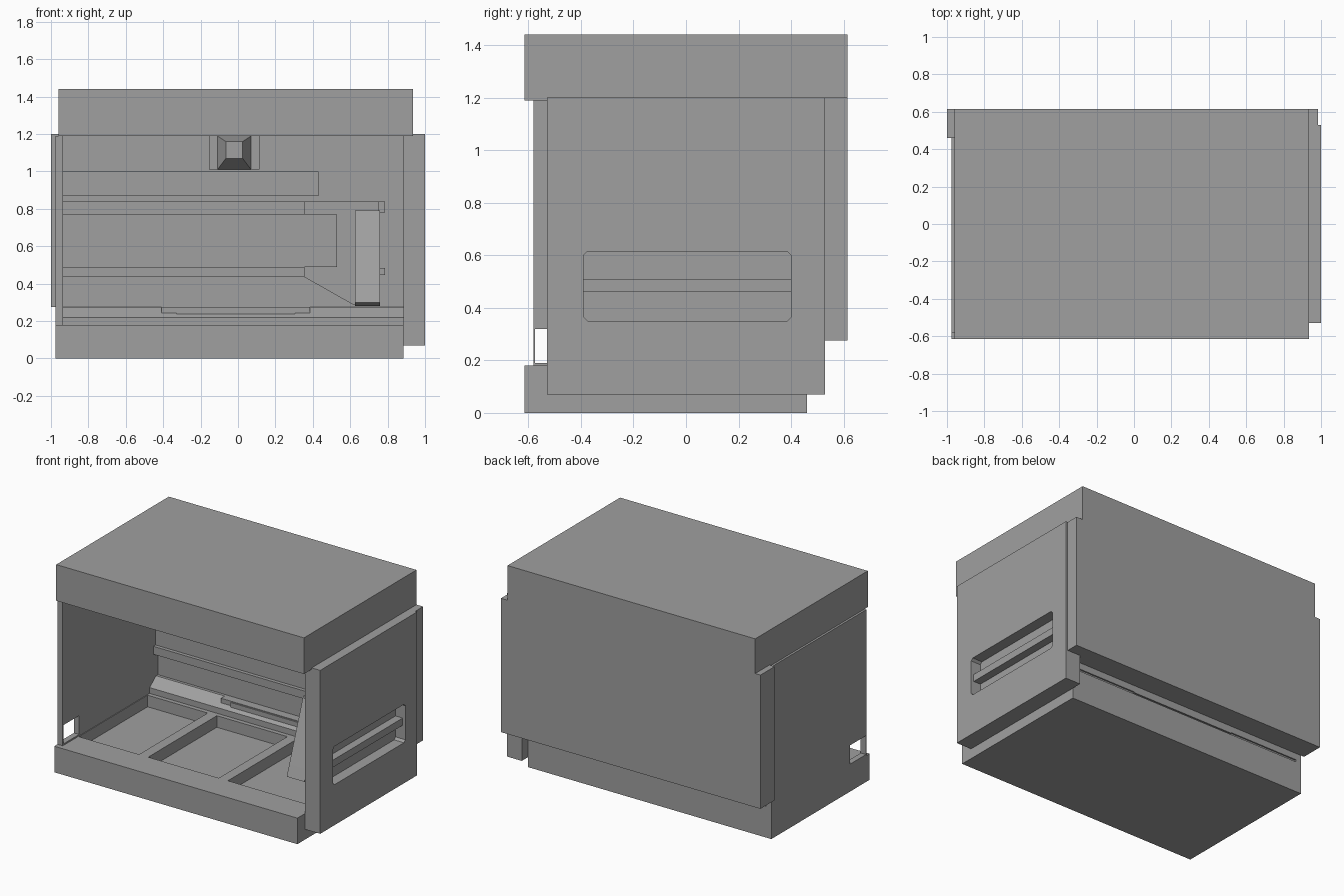
import bpy
import bmesh

cube = bpy.data.objects.get("Cube")
if cube:
    bpy.data.objects.remove(cube, do_unlink=True)

grey = bpy.data.materials.new("mid_grey")
grey.use_nodes = True
colour = (0.35, 0.35, 0.35, 1)
grey.diffuse_color = colour
grey.node_tree.nodes["Principled BSDF"].inputs["Base Color"].default_value = colour


def finish(name, bm):
    bmesh.ops.recalc_face_normals(bm, faces=bm.faces)
    mesh = bpy.data.meshes.new(name)
    bm.to_mesh(mesh)
    bm.free()
    mesh.materials.append(grey)
    obj = bpy.data.objects.new(name, mesh)
    bpy.context.collection.objects.link(obj)
    return obj


def box(name, xs, ys, zs):
    bm = bmesh.new()
    bmesh.ops.create_cube(bm, size=1)
    for v in bm.verts:
        for axis, (low, high) in enumerate((xs, ys, zs)):
            v.co[axis] = low if v.co[axis] < 0 else high
    return finish(name, bm)


def prism(name, points, place, start, end):
    """Extrude a 2D profile; place(a, b, depth) gives the 3D position."""
    bm = bmesh.new()
    rings = [[bm.verts.new(place(a, b, d)) for a, b in points] for d in (start, end)]
    bm.faces.new(rings[0])
    bm.faces.new(rings[1])
    for i in range(len(points)):
        j = (i + 1) % len(points)
        bm.faces.new((rings[0][i], rings[0][j], rings[1][j], rings[1][i]))
    return finish(name, bm)


def along_x(y, z, x):
    return (x, y, z)


def along_y(x, z, y):
    return (x, y, z)


def cut(obj, cutter):
    cutter.hide_render = True
    mod = obj.modifiers.new("cut", "BOOLEAN")
    mod.operation = "DIFFERENCE"
    mod.solver = "EXACT"
    mod.object = cutter
    bpy.context.view_layer.objects.active = obj
    bpy.ops.object.modifier_apply(modifier=mod.name)
    bpy.data.objects.remove(cutter, do_unlink=True)


# Lid
box("lid", (-0.96, 0.935), (-0.615, 0.615), (1.19, 1.44))

# Base with three shallow compartments
base = box("base_tray", (-0.975, 0.885), (-0.615, 0.46), (0, 0.18))
for left, right in ((-0.93, -0.47), (-0.40, 0.14), (0.21, 0.83)):
    cut(base, box("pocket_cutter", (left, right), (-0.41, 0.34), (0.10, 0.3)))

# Thin wall with a low window near its front edge
right_wall = box("thin_side_wall", (-0.975, -0.935), (-0.58, 0.46), (0.18, 1.19))
cut(right_wall, box("window_cutter", (-1.1, -0.8), (-0.574, -0.40), (0.19, 0.32)))

# Thick side panel with a recessed handle
panel = box("thick_side_panel", (0.885, 1.0), (-0.53, 0.53), (0.07, 1.2))
c = 0.015
y0, y1, z0, z1 = -0.39, 0.40, 0.35, 0.615
recess = [(y0 + c, z0), (y1 - c, z0), (y1, z0 + c), (y1, z1 - c),
          (y1 - c, z1), (y0 + c, z1), (y0, z1 - c), (y0, z0 + c)]
cut(panel, prism("recess_cutter", recess, along_x, 0.925, 1.1))
box("handle_bar", (0.92, 0.98), (y0, y1), (0.46, 0.51))

# Back panel, stepped around the thick side panel
back = [(-1.0, 0.46), (0.885, 0.46), (0.885, 0.53), (0.985, 0.53),
        (0.985, 0.615), (-1.0, 0.615)]
prism("back_panel", back, lambda x, y, z: (x, y, z), 0.275, 1.2)

# Sloped ledge between the base and the back panel
ledge = [(0.37, 0.18), (0.37, 0.22), (0.44, 0.275), (0.46, 0.275),
         (0.46, 0.23), (0.45, 0.23), (0.45, 0.215), (0.46, 0.215), (0.46, 0.18)]
prism("back_ledge", ledge, along_x, -0.975, 0.885)
box("ledge_block", (-0.41, 0.385), (0.40, 0.46), (0.225, 0.275))
box("ledge_block_face", (-0.33, 0.305), (0.392, 0.41), (0.23, 0.27))

# Rails and plates on the inner back wall
box("upper_rail", (-0.935, 0.43), (0.40, 0.46), (0.87, 1.0))
for name, low, high in (("middle_rail", 0.77, 0.84), ("lower_rail", 0.435, 0.49)):
    box(name, (-0.935, 0.355), (0.41, 0.46), (low, high))
    end_high = high if low > 0.6 else high - 0.005
    box(name + "_end", (0.75, 0.785), (0.43, 0.46), (low + 0.01, end_high))
box("centre_plate", (-0.935, 0.53), (0.435, 0.46), (0.49, 0.77))
bracket = [(0.355, 0.435), (0.62, 0.285), (0.755, 0.285), (0.755, 0.84), (0.355, 0.84)]
prism("bracket_plate", bracket, along_y, 0.445, 0.46)

# Leaning arm with a raised face, and its support
arm = [(-0.36, 0.30), (-0.31, 0.28), (-0.13, 0.79), (-0.18, 0.79)]
prism("leaning_arm", arm, along_x, 0.625, 0.76)
face = [(-0.338, 0.38), (-0.32, 0.38), (-0.17, 0.78), (-0.188, 0.78)]
prism("arm_face", face, along_x, 0.635, 0.75)
box("arm_support", (0.66, 0.73), (-0.2, 0.46), (0.66, 0.72))

# Tapered block below the lid
box("taper_mount", (-0.155, 0.115), (0.44, 0.46), (1.01, 1.19))
bm = bmesh.new()
rings = []
for y, left, right, low, high in ((0.44, -0.11, 0.07, 1.01, 1.19),
                                  (0.34, -0.065, 0.025, 1.07, 1.16)):
    rings.append([bm.verts.new(p) for p in ((left, y, low), (right, y, low),
                                            (right, y, high), (left, y, high))])
for ring in rings:
    bm.faces.new(ring)
for i in range(4):
    j = (i + 1) % 4
    bm.faces.new((rings[0][i], rings[0][j], rings[1][j], rings[1][i]))
finish("tapered_block", bm)
